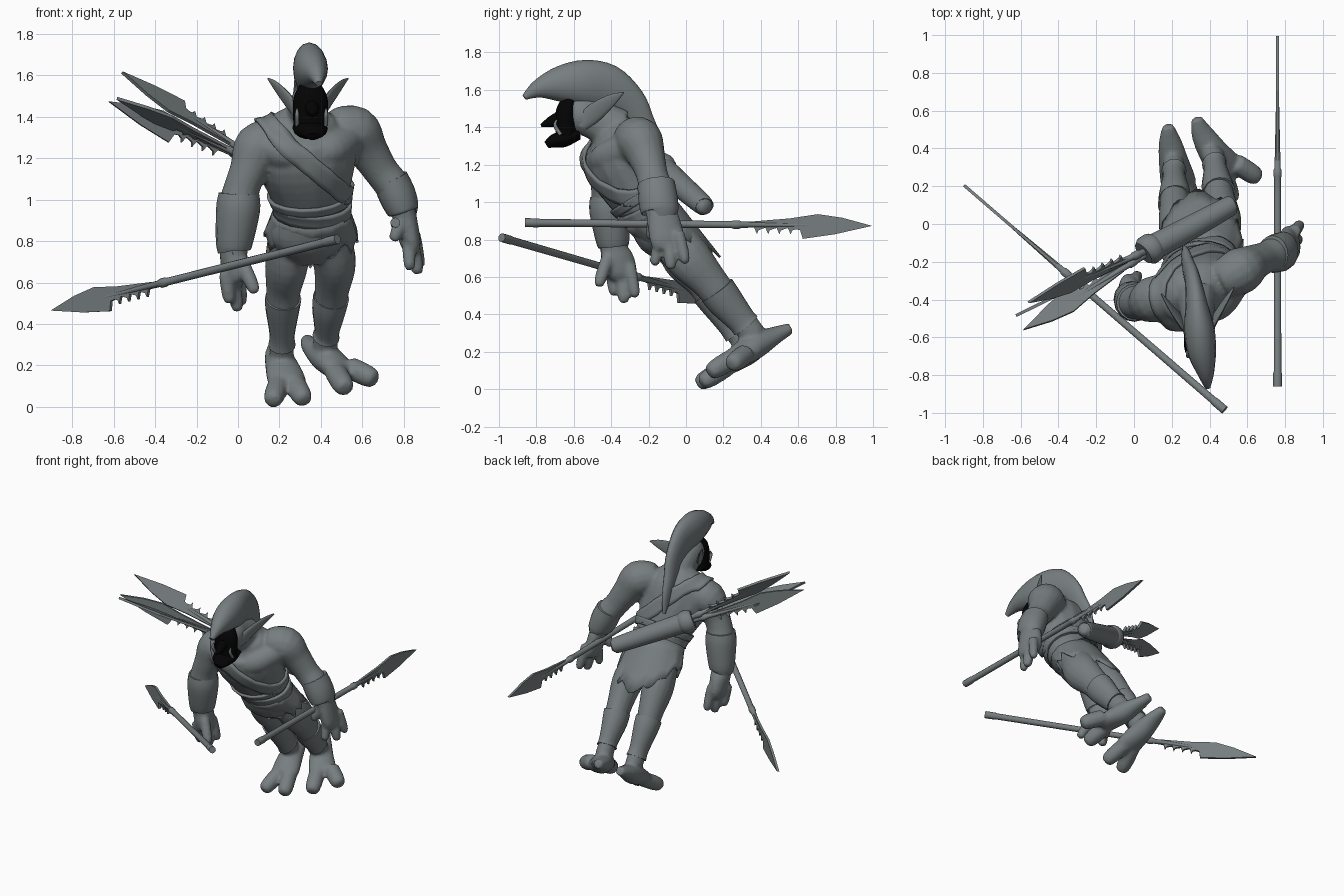
import bpy, bmesh, math, random
from mathutils import Vector

random.seed(4)
cube = bpy.data.objects.get("Cube")
if cube:
    bpy.data.objects.remove(cube, do_unlink=True)


def material(name, colour):
    mat = bpy.data.materials.new(name)
    mat.use_nodes = True
    mat.diffuse_color = colour
    bsdf = next(n for n in mat.node_tree.nodes if n.type == "BSDF_PRINCIPLED")
    bsdf.inputs["Base Color"].default_value = colour
    bsdf.inputs["Roughness"].default_value = 0.8
    return mat


GREY = material("slate grey", (0.185, 0.21, 0.215, 1))
BLACK = material("black", (0.001, 0.001, 0.001, 1))


def finish(name, bm, mat, smooth=True):
    bmesh.ops.recalc_face_normals(bm, faces=bm.faces[:])
    mesh = bpy.data.meshes.new(name)
    bm.to_mesh(mesh)
    bm.free()
    mesh.materials.append(mat)
    if smooth:
        mesh.shade_smooth()
        mesh.set_sharp_from_angle(angle=math.radians(50))
    obj = bpy.data.objects.new(name, mesh)
    bpy.context.collection.objects.link(obj)
    return obj


def loft(bm, stations, side=(1, 0, 0), segs=16, steps=4):
    """Skin elliptical rings (x, y, z, half width, half depth) along a smooth path."""
    keys = [Vector(s if len(s) == 5 else (*s, s[-1])) for s in stations]
    keys = [keys[0]] + keys + [keys[-1]]
    path = []
    for a, b, c, d in zip(keys, keys[1:], keys[2:], keys[3:]):
        for k in range(steps):
            t = k / steps
            path.append(b + (c - a) * (t / 2) + (a * 2 - b * 5 + c * 4 - d) * (t * t / 2)
                        + (b * 3 - a - c * 3 + d) * (t ** 3 / 2))
    path.append(keys[-1])
    rings = []
    for i, p in enumerate(path):
        ahead, behind = path[min(i + 1, len(path) - 1)], path[max(i - 1, 0)]
        tangent = Vector((ahead - behind)[:3]).normalized()
        u = Vector(side)
        u = (u - tangent * u.dot(tangent)).normalized()
        v = tangent.cross(u)
        centre, w, h = Vector(p[:3]), max(p[3], .003), max(p[4], .003)
        angles = [math.tau * j / segs for j in range(segs)]
        rings.append([bm.verts.new(centre + u * w * math.cos(q) + v * h * math.sin(q)) for q in angles])
    for lo, hi in zip(rings, rings[1:]):
        for j in range(segs):
            k = (j + 1) % segs
            bm.faces.new((lo[j], lo[k], hi[k], hi[j]))
    bm.faces.new(rings[0][::-1])
    bm.faces.new(rings[-1])


def part(name, mat, *lofts, side=(1, 0, 0)):
    bm = bmesh.new()
    for stations in lofts:
        loft(bm, stations, side)
    return finish(name, bm, mat)


def digit(bm, start, end, r):
    a, b = Vector(start), Vector(end)
    loft(bm, [(*a, r), (*a.lerp(b, .6), r), (*a.lerp(b, .92), r * .8), (*b, r * .4)], (0, 1, 0), 10, 2)


# Body: overlapping muscle masses fused into one skin
body_bm = bmesh.new()
SIDE = (.97, .2, 0)
torso = [(.33, -.06, .72, .1, .08), (.34, -.12, .82, .19, .14), (.36, -.2, .95, .175, .135),
         (.35, -.26, 1.05, .2, .165), (.33, -.34, 1.2, .25, .19), (.32, -.37, 1.32, .23, .17),
         (.33, -.42, 1.4, .13, .1)]
head = [(.33, -.36, 1.38, .11, .12), (.335, -.48, 1.44, .09, .11),
        (.345, -.57, 1.47, .085, .1), (.35, -.63, 1.48, .06, .07)]
pecs = [[(.12, -.42, 1.27, .08), (.22, -.47, 1.23, .085), (.31, -.48, 1.21, .06)],
        [(.54, -.3, 1.3, .08), (.45, -.42, 1.24, .085), (.36, -.47, 1.21, .06)]]
left_arm = [(.46, -.3, 1.34, .1), (.56, -.25, 1.33, .125), (.625, -.21, 1.24, .1),
            (.69, -.18, 1.14, .085), (.75, -.16, 1.06, .085, .095), (.79, -.14, .96, .065, .08),
            (.81, -.12, .9, .055, .09), (.83, -.1, .8, .05, .095), (.84, -.09, .75, .035, .075)]
right_arm = [(.18, -.37, 1.28, .11), (.1, -.4, 1.25, .122), (.055, -.42, 1.15, .095),
             (.02, -.42, 1.06, .088), (.0, -.41, .96, .095), (-.02, -.39, .78, .07),
             (-.02, -.37, .7, .065, .09), (-.02, -.35, .62, .055, .09), (-.02, -.35, .58, .035, .06)]
left_leg = [(.42, -.1, .85, .11), (.465, .005, .71, .105, .125), (.455, .12, .58, .085, .1),
            (.44, .21, .47, .075, .09), (.43, .29, .38, .058, .075), (.42, .36, .29, .06, .07)]
right_leg = [(.25, -.1, .85, .1), (.235, -.005, .7, .105, .125), (.22, .095, .575, .085, .1),
             (.215, .16, .47, .075, .09), (.215, .24, .36, .058, .075), (.21, .31, .26, .06, .07)]
left_foot = [(.33, .56, .325, .03), (.36, .48, .29, .06, .045), (.42, .38, .24, .08, .07),
             (.49, .29, .18, .095, .055), (.51, .26, .16, .07, .04)]
right_foot = [(.18, .52, .3, .03), (.19, .44, .26, .06, .045), (.21, .33, .2, .08, .07),
              (.235, .22, .13, .095, .055), (.24, .18, .11, .07, .04)]
for stations in (torso, head, *pecs, left_arm, right_arm, left_leg, right_leg, right_foot):
    loft(body_bm, stations, SIDE)
loft(body_bm, left_foot, (.6, .8, 0))
digits = [
    # toes
    ((.47, .26, .17), (.52, .12, .085), .055), ((.54, .32, .19), (.665, .24, .13), .055),
    ((.2, .22, .12), (.165, .06, .025), .053), ((.27, .22, .12), (.32, .08, .03), .053),
    # left fingers and thumb
    ((.82, -.14, .82), (.83, -.17, .66), .032), ((.84, -.09, .8), (.87, -.08, .64), .035),
    ((.85, -.04, .84), (.88, 0, .67), .032), ((.8, -.17, .93), (.75, -.19, .8), .033),
    # right fingers and thumb
    ((-.06, -.4, .65), (-.04, -.38, .5), .035), ((-.03, -.35, .64), (0, -.33, .46), .035),
    ((0, -.3, .66), (.02, -.27, .49), .033), ((.02, -.42, .7), (.085, -.47, .55), .035),
]
for start, end, r in digits:
    digit(body_bm, start, end, r)
body = finish("body", body_bm, GREY)
remesh = body.modifiers.new("fuse", "REMESH")
remesh.mode, remesh.voxel_size, remesh.use_smooth_shade = "VOXEL", .012, True
soften = body.modifiers.new("soften", "SMOOTH")
soften.factor, soften.iterations = .5, 4

# Bracers and greaves hugging the limbs
part("left_bracer", GREY, [(.735, -.16, 1.1, .087, .1), (.77, -.15, 1.02, .09, .105),
                           (.797, -.14, .95, .078, .1), (.8, -.14, .94, .06, .085)])
part("right_bracer", GREY, [(.005, -.415, 1.03, .098), (0, -.41, .95, .106), (-.02, -.39, .78, .087),
                            (-.02, -.388, .76, .07)])
part("left_greave", GREY, [(.45, .165, .53, .088, .1), (.44, .21, .47, .082, .096),
                           (.43, .295, .37, .061, .078), (.425, .32, .34, .066, .08)])
part("right_greave", GREY, [(.218, .125, .525, .088, .1), (.215, .165, .47, .082, .096),
                            (.213, .245, .35, .061, .078), (.212, .28, .3, .066, .08)])

# Ears
part("left_ear", GREY, [(.4, -.56, 1.41, .035, .018), (.43, -.5, 1.47, .05, .016),
                        (.49, -.4, 1.545, .032, .01), (.53, -.335, 1.585, .004)], side=(0, -.6, .8))
part("right_ear", GREY, [(.29, -.57, 1.41, .035, .018), (.25, -.52, 1.47, .05, .016),
                         (.185, -.43, 1.545, .032, .01), (.145, -.37, 1.585, .004)], side=(0, -.6, .8))

# Tall crest of hair, running from the brow down the back
part("hair_crest", GREY, [(.39, -.865, 1.56, .015), (.38, -.79, 1.605, .045, .05),
                          (.36, -.68, 1.63, .075, .095), (.345, -.55, 1.635, .08, .125),
                          (.33, -.42, 1.61, .058, .125), (.31, -.3, 1.53, .042, .09),
                          (.29, -.23, 1.42, .035, .065), (.275, -.17, 1.31, .025, .05),
                          (.265, -.12, 1.2, .01)])

# Dark face with nose, open jaw and pale tusks
part("face", BLACK,
     [(.35, -.62, 1.55, .055, .035), (.35, -.635, 1.5, .08, .055), (.35, -.64, 1.44, .085, .06),
      (.35, -.64, 1.36, .082, .055)],
     [(.355, -.66, 1.46, .035), (.36, -.72, 1.43, .03), (.365, -.775, 1.41, .008)],
     [(.345, -.57, 1.36, .08, .025), (.35, -.65, 1.34, .084, .045), (.36, -.71, 1.325, .065, .035),
      (.36, -.745, 1.305, .03, .02)])
for x, name in ((.285, "right_tusk"), (.425, "left_tusk")):
    part(name, GREY, [(x, -.67, 1.36, .01), (x, -.7, 1.41, .01), (x, -.69, 1.44, .004)])


def band(name, centre, major, minor, width):
    """Flat loop drawn tight onto the body."""
    bm = bmesh.new()
    c, a, b = Vector(centre), Vector(major), Vector(minor)
    across = a.cross(b).normalized() * width
    n, rows = 64, 5
    grid = [[bm.verts.new(c + a * math.cos(q) + b * math.sin(q) + across * (r / (rows - 1) - .5))
             for r in range(rows)] for q in (math.tau * i / n for i in range(n))]
    for i in range(n):
        for r in range(rows - 1):
            j = (i + 1) % n
            bm.faces.new((grid[i][r], grid[j][r], grid[j][r + 1], grid[i][r + 1]))
    obj = finish(name, bm, GREY)
    wrap = obj.modifiers.new("wrap", "SHRINKWRAP")
    wrap.target, wrap.wrap_mode, wrap.offset = body, "ABOVE_SURFACE", .01
    thick = obj.modifiers.new("thick", "SOLIDIFY")
    thick.thickness, thick.offset = .016, 0


band("chest_strap", (.33, -.33, 1.21), (-.21, -.02, .19), (0, -.22, -.03), .1)
band("belt", (.36, -.21, .96), (.18, .03, 0), (0, -.14, -.08), .07)
band("waist_sash", (.355, -.24, 1.02), (.185, .02, .02), (0, -.15, -.09), .05)

# Ragged hide skirt, long at the back and tucked in at the front
bm = bmesh.new()
n, rows = 48, 5
down, front = Vector((-.02, .6, -.8)), Vector((0, -.8, -.6))
grid = []
for i in range(n):
    s, c = math.sin(math.tau * i / n), math.cos(math.tau * i / n)
    length = .17 + (.07 if s > 0 else .27) * s * s + (i % 4 == 0) * .04 - random.random() * .06
    column = []
    for r in range(rows):
        t = r / (rows - 1)
        depth = .155 + (-.045 if s > 0 else .01) * t
        column.append(bm.verts.new(Vector((.355, -.2, .95)) + down * length * t
                                   + Vector((c, 0, 0)) * (.185 + .045 * t) + front * s * depth))
    grid.append(column)
for i in range(n):
    for r in range(rows - 1):
        j = (i + 1) % n
        bm.faces.new((grid[i][r], grid[j][r], grid[j][r + 1], grid[i][r + 1]))
skirt = finish("skirt", bm, GREY)
skirt.modifiers.new("thick", "SOLIDIFY").thickness = .012

# Quiver with a rolled mouth, slung across the back
part("quiver", GREY, [(.535, .11, .97, .025), (.52, .1, .975, .045), (.49, .085, .99, .056),
                      (.28, -.03, 1.09, .065), (.08, -.135, 1.185, .07)],
     [(.12, -.115, 1.165, .068), (.1, -.125, 1.175, .08), (.07, -.14, 1.19, .08), (.05, -.155, 1.2, .065)])


def spear(name, butt, tip, up=(0, 0, 1)):
    """Shaft with collar, and a broad blade barbed along one edge."""
    butt, tip = Vector(butt), Vector(tip)
    back = butt - tip
    length = back.length
    back.normalize()
    up = Vector(up)
    up = (up - back * up.dot(back)).normalized()
    bm = bmesh.new()
    radii = ((length, .024), (length - .07, .024), (length - .08, .021), (.84, .019), (.75, .019),
             (.74, .023), (.71, .023), (.7, .017), (.4, .01), (.15, .004))
    loft(bm, [(*(tip + back * u), r) for u, r in radii], up, 10, 1)
    finish(name + "_shaft", bm, GREY)
    outline = [(0, 0), (.16, .042), (.29, .06), (.44, .036), (.66, .016), (.66, -.014)]
    for k in range(4):
        u = .63 - .06 * k
        outline += [(u, -.016), (u - .015, -.05), (u - .022, -.03), (u - .04, -.022)]
    outline += [(.385, -.026), (.37, -.073), (.2, -.047)]
    bm = bmesh.new()
    normal = back.cross(up) * .008
    face = bm.faces.new([bm.verts.new(tip + back * u + up * h - normal) for u, h in outline])
    new = bmesh.ops.extrude_face_region(bm, geom=[face], use_keep_orig=True)["geom"]
    bmesh.ops.translate(bm, vec=normal * 2, verts=[v for v in new if isinstance(v, bmesh.types.BMVert)])
    finish(name + "_blade", bm, GREY, smooth=False)


# Held spears, then the spares in the quiver
spear("left_spear", (.76, -.86, .89), (.76, .995, .873))
spear("right_spear", (.48, -.985, .81), (-.9, .205, .465))
quiver_floor = (.16, -.1, 1.15)
spear("upper_spare_spear", quiver_floor, (-.56, -.415, 1.615), (0, -.8, -.8))
spear("middle_spare_spear", quiver_floor, (-.625, -.485, 1.475))
spear("lower_spare_spear", quiver_floor, (-.585, -.56, 1.49), (0, -1, .5))
